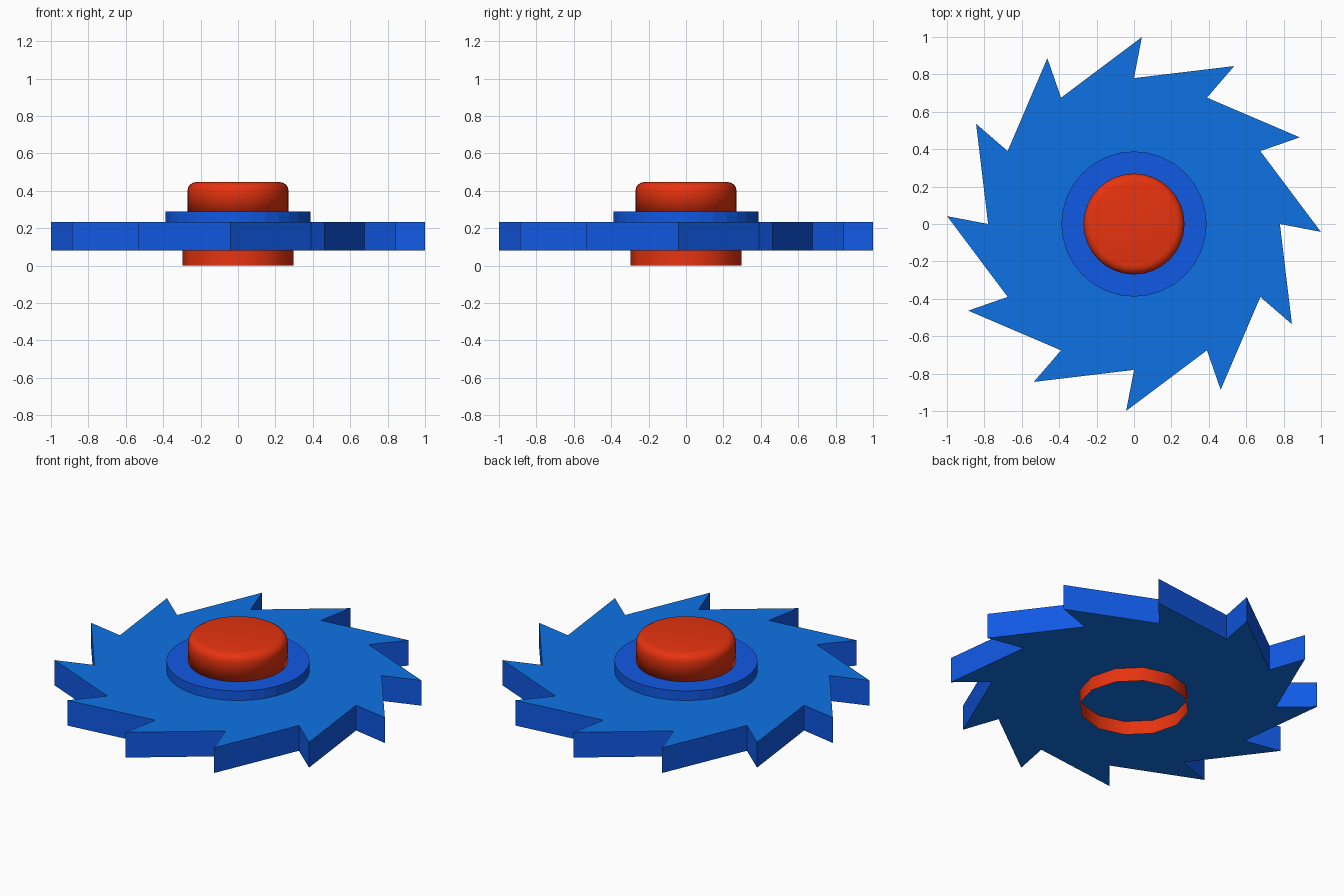
import bpy
import bmesh
from math import cos, sin, pi, radians

cube = bpy.data.objects.get("Cube")
if cube:
    bpy.data.objects.remove(cube, do_unlink=True)


def material(name, color):
    mat = bpy.data.materials.new(name)
    mat.use_nodes = True
    mat.diffuse_color = (*color, 1)
    mat.node_tree.nodes["Principled BSDF"].inputs["Base Color"].default_value = (*color, 1)
    return mat


face_blue = material("bright blue", (0.0045, 0.17, 0.78))
edge_blue = material("deep blue", (0.0055, 0.1, 0.78))
red = material("red", (0.83, 0.035, 0.005))


def finish(name, bm, mats):
    mesh = bpy.data.meshes.new(name)
    bm.to_mesh(mesh)
    bm.free()
    for mat in mats:
        mesh.materials.append(mat)
    obj = bpy.data.objects.new(name, mesh)
    bpy.context.collection.objects.link(obj)
    return obj


def ring_points(radius, sides):
    return [(radius * cos(2 * pi * i / sides), radius * sin(2 * pi * i / sides))
            for i in range(sides)]


def lathe(name, profile, sides, mat, caps, smooth):
    """Stack rings from a (radius, z) profile, optionally closing the ends."""
    bm = bmesh.new()
    rings = [[bm.verts.new((x, y, z)) for x, y in ring_points(r, sides)] for r, z in profile]
    for low, high in zip(rings, rings[1:]):
        for i in range(sides):
            j = (i + 1) % sides
            bm.faces.new((low[i], low[j], high[j], high[i]))
    if caps:
        bm.faces.new(rings[0][::-1])
        bm.faces.new(rings[-1])
    for face in bm.faces:
        face.smooth = smooth
    return finish(name, bm, [mat])


# Toothed blade: hooked teeth, walls a deeper blue than the flat faces
TEETH = 12
LOW, HIGH = 0.082, 0.233
outline = []
for k in range(TEETH):
    valley = 2 * pi * k / TEETH
    tip = valley - radians(2.4)
    outline.append((0.78 * cos(valley), 0.78 * sin(valley)))
    # the tip that follows leans back past the next valley
    tip += 2 * pi / TEETH * 0
    outline.insert(len(outline), (cos(tip), sin(tip)))
# walk the teeth counter-clockwise: valley, its own tip, then the next valley
bm = bmesh.new()
bottom = [bm.verts.new((x, y, LOW)) for x, y in outline]
base = bm.faces.new(bottom)
top = bmesh.ops.extrude_face_region(bm, geom=[base])
bmesh.ops.translate(bm, vec=(0, 0, HIGH - LOW),
                    verts=[v for v in top["geom"] if isinstance(v, bmesh.types.BMVert)])
bmesh.ops.recalc_face_normals(bm, faces=bm.faces)
for face in bm.faces:
    face.material_index = 0 if abs(face.normal.z) > 0.5 else 1
finish("blade", bm, [face_blue, edge_blue])

# Flange resting on the blade
flange = lathe("flange", [(0.388, HIGH), (0.388, 0.29)], 32, edge_blue, True, False)

# Rounded cap: the rim is a quarter-circle arc
R, TOP, ROUND = 0.27, 0.446, 0.045
arc = [(R - ROUND + ROUND * cos(a * pi / 8), TOP - ROUND + ROUND * sin(a * pi / 8))
       for a in range(5)]
lathe("cap", [(R, 0.28)] + arc, 32, red, True, True)

# Open collar under the blade
lathe("collar", [(0.297, 0), (0.297, LOW)], 12, red, False, True)
